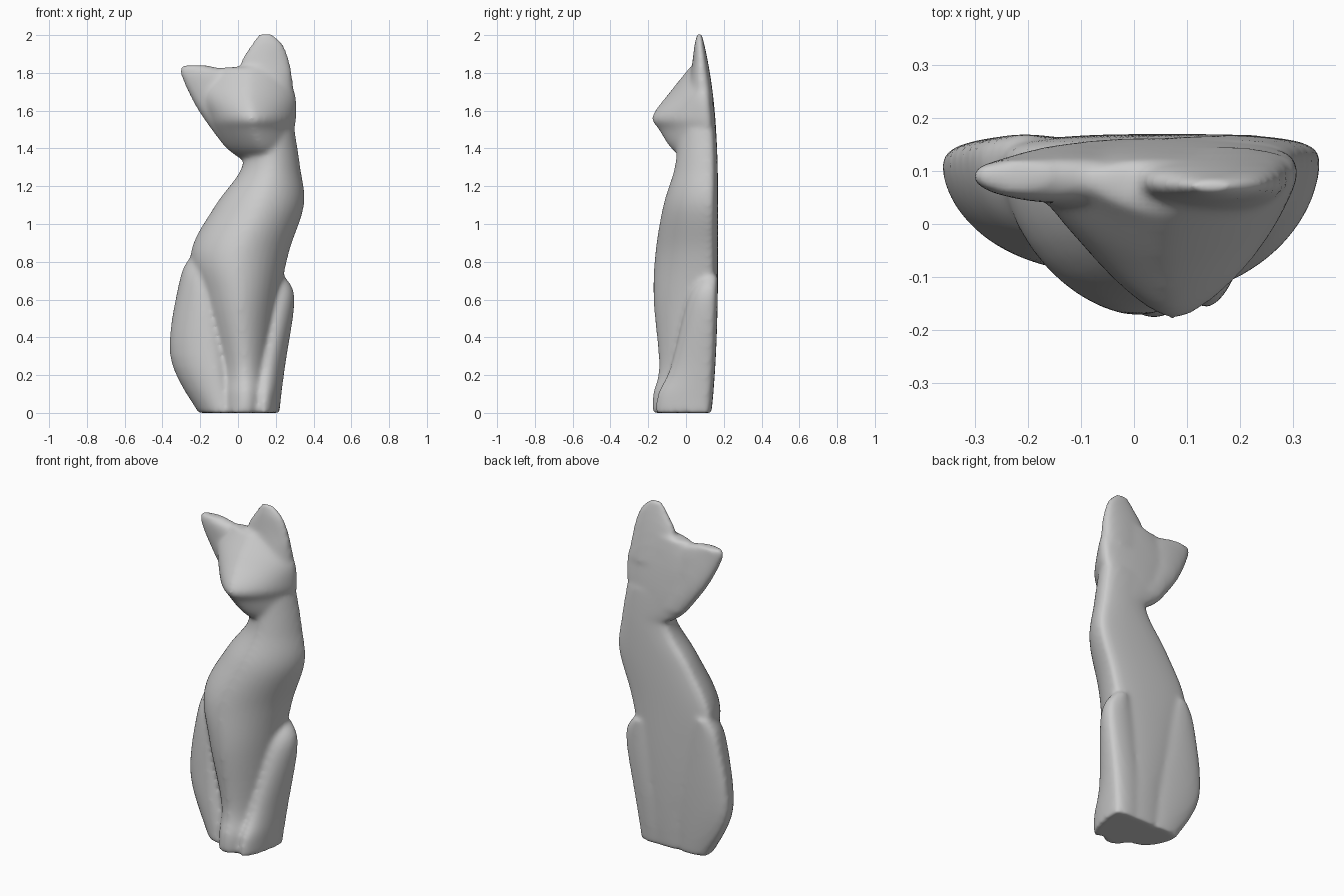
import bpy, bmesh
from math import sin, cos, pi, copysign
from mathutils import Vector

if "Cube" in bpy.data.objects:
    bpy.data.objects.remove(bpy.data.objects["Cube"])

grey = (0.6, 0.6, 0.6, 1)
clay = bpy.data.materials.new("grey_clay")
clay.use_nodes = True
clay.diffuse_color = grey
clay.node_tree.nodes["Principled BSDF"].inputs["Base Color"].default_value = grey


def back_depth(z):
    """The nearly flat back curves forward towards the base and the ears."""
    curl = 0.035 if z < 1 else 0.085
    return 0.17 - curl * abs(z - 1) ** 3


def smooth_rows(rows, steps=6):
    """Catmull-Rom interpolation between key sections."""
    rows = [Vector(row) for row in rows]
    padded = [rows[0]] + rows + [rows[-1]]
    result = []
    for before, start, end, after in zip(padded, padded[1:], padded[2:], padded[3:]):
        tangent_in = (end - before) / 2
        tangent_out = (after - start) / 2
        for i in range(steps):
            t = i / steps
            blend = t * t * (3 - 2 * t)
            result.append(start.lerp(end, blend)
                          + tangent_in * t * (1 - t) ** 2
                          - tangent_out * t * t * (1 - t))
    return result + [rows[-1]]


def section(row, apex, power, steps=20):
    """Domed front from left to right, then a shallow dome across the back."""
    z, left, right, front = row
    back = back_depth(z)
    side = back - min(0.05, (back - front) / 2)
    peak = left + (right - left) * apex
    centre, half = (left + right) / 2, (right - left) / 2
    points = []
    for i in range(steps + 1):
        angle = pi * i / steps
        across = copysign(abs(cos(angle)) ** power, -cos(angle))
        reach = right - peak if across > 0 else peak - left
        points.append((peak + reach * across,
                       side + (front - side) * sin(angle) ** power, z))
    for i in range(1, steps):
        angle = pi * i / steps
        points.append((centre + half * cos(angle),
                       side + (back - side) * sin(angle) ** 0.6, z))
    return points


def loft(bm, rows, apex=0.5, power=1.1):
    """Closed skin through key sections of (height, left, right, front)."""
    rings = [[bm.verts.new(point) for point in section(row, apex, power)]
             for row in smooth_rows(rows)]
    for low, high in zip(rings, rings[1:]):
        for i in range(len(low)):
            bm.faces.new((low[i - 1], low[i], high[i], high[i - 1]))
    bm.faces.new(rings[0][::-1])
    bm.faces.new(rings[-1])


bm = bmesh.new()

# Trunk: chest and neck, narrowing down into the front legs
loft(bm, [(0, -0.1, 0.17, -0.18), (0.1, -0.1, 0.18, -0.175),
          (0.25, -0.11, 0.18, -0.143), (0.6, -0.2, 0.22, -0.172),
          (0.85, -0.25, 0.27, -0.162), (1.1, -0.12, 0.35, -0.12),
          (1.3, 0.02, 0.33, -0.06), (1.5, 0.03, 0.3, -0.04)])

# Right haunch and foot
loft(bm, [(0, -0.21, 0, -0.1), (0.3, -0.36, -0.01, -0.08),
          (0.7, -0.31, -0.1, -0.04), (0.83, -0.25, -0.16, 0.06)], apex=0.65)

# Left haunch and foot
loft(bm, [(0, 0.05, 0.22, -0.16), (0.1, 0.05, 0.23, -0.15),
          (0.25, 0.06, 0.25, -0.08), (0.6, 0.12, 0.3, 0.01),
          (0.72, 0.16, 0.25, 0.08)])

# Head with a pointed muzzle
loft(bm, [(1.34, 0.02, 0.28, 0), (1.4, -0.06, 0.3, -0.08),
          (1.5, -0.13, 0.3, -0.145), (1.57, -0.16, 0.31, -0.18),
          (1.7, -0.19, 0.3, -0.085), (1.83, -0.08, 0.2, 0.02)],
     apex=0.5, power=1.4)

# Left ear, upright
loft(bm, [(1.65, 0.05, 0.3, 0), (1.83, 0.01, 0.28, 0.03),
          (1.95, 0.07, 0.24, 0.045), (2.01, 0.11, 0.18, 0.06)])

# Right ear, pointing sideways and running down into the cheek
loft(bm, [(1.42, -0.08, 0.1, 0.03), (1.6, -0.21, 0, 0.04),
          (1.78, -0.3, 0, 0.04), (1.84, -0.3, -0.16, 0.06)])

bmesh.ops.recalc_face_normals(bm, faces=bm.faces)
mesh = bpy.data.meshes.new("sitting_cat")
bm.to_mesh(mesh)
bm.free()
mesh.materials.append(clay)
cat = bpy.data.objects.new("sitting_cat", mesh)
bpy.context.collection.objects.link(cat)

# Fuse the parts into one softly modelled skin
fuse = cat.modifiers.new("fuse", "REMESH")
fuse.mode = "VOXEL"
fuse.voxel_size = 0.012
fuse.use_smooth_shade = True
soften = cat.modifiers.new("soften", "SMOOTH")
soften.factor = 0.5
soften.iterations = 14
